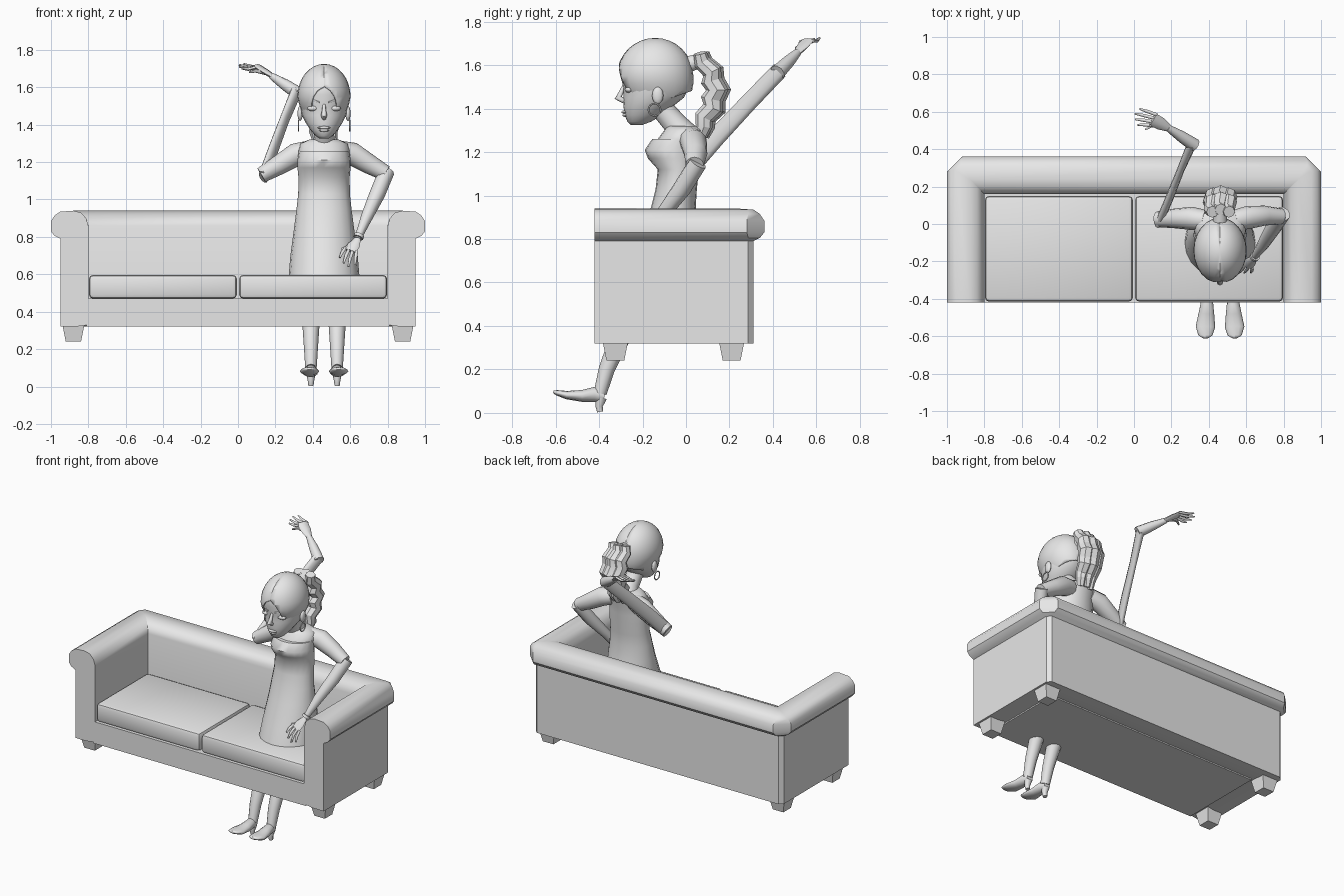
import bpy, bmesh, math
from mathutils import Vector, Matrix

old = bpy.data.objects.get("Cube")
if old:
    bpy.data.objects.remove(old)

grey = bpy.data.materials.new("plain grey")
grey.use_nodes = True
grey.diffuse_color = (0.8, 0.8, 0.8, 1)
grey.node_tree.nodes["Principled BSDF"].inputs["Base Color"].default_value = (0.8, 0.8, 0.8, 1)

CX = 0.46  # centre line of the seated woman


def finish(name, bm, angle=40):
    bmesh.ops.recalc_face_normals(bm, faces=bm.faces)
    mesh = bpy.data.meshes.new(name)
    bm.to_mesh(mesh)
    bm.free()
    mesh.materials.append(grey)
    mesh.shade_smooth()
    mesh.set_sharp_from_angle(angle=math.radians(angle))
    ob = bpy.data.objects.new(name, mesh)
    bpy.context.collection.objects.link(ob)
    return ob


def loft(name, rings, angle=40, closed=True):
    """Skin a row of equal-length point rings and cap both ends."""
    bm = bmesh.new()
    rows = [[bm.verts.new(p) for p in ring] for ring in rings]
    n = len(rows[0])
    for a, b in zip(rows, rows[1:]):
        for i in range(n if closed else n - 1):
            j = (i + 1) % n
            bm.faces.new((a[i], a[j], b[j], b[i]))
    bm.faces.new(rows[0])
    bm.faces.new(rows[-1])
    return finish(name, bm, angle)


def tube(name, pts, radii, sides=10, ref=(0, 0, 1), angle=60):
    """Tapered limb; each radius is a number or (across, along ref)."""
    pts = [Vector(p) for p in pts]
    rings = []
    for i, p in enumerate(pts):
        t = (pts[min(i + 1, len(pts) - 1)] - pts[max(i - 1, 0)]).normalized()
        u = t.cross(Vector(ref)).normalized()
        v = u.cross(t)
        r = radii[i]
        a, b = r if isinstance(r, tuple) else (r, r)
        rings.append([p + u * a * math.cos(k * math.tau / sides) + v * b * math.sin(k * math.tau / sides)
                      for k in range(sides)])
    return loft(name, rings, angle)


def stack(name, sections, sides=20, angle=50):
    """Horizontal ovals given as z, front y, back y, half width."""
    rings = []
    for z, y0, y1, w in sections:
        rings.append([Vector((CX + w * math.cos(k * math.tau / sides),
                              (y0 + y1) / 2 + (y1 - y0) / 2 * math.sin(k * math.tau / sides), z))
                      for k in range(sides)])
    return loft(name, rings, angle)


def box(name, lo, hi, bevel=0, taper=1):
    lo, hi = Vector(lo), Vector(hi)
    bm = bmesh.new()
    bmesh.ops.create_cube(bm, size=1)
    for v in bm.verts:
        s = taper if v.co.z < 0 else 1
        v.co = (lo + hi) / 2 + Vector((v.co.x * s * (hi.x - lo.x), v.co.y * s * (hi.y - lo.y), v.co.z * (hi.z - lo.z)))
    if bevel:
        bmesh.ops.bevel(bm, geom=bm.edges[:], offset=bevel, segments=2, profile=0.5, affect='EDGES')
    return finish(name, bm)


def ball(name, centre, size, segs=12, rings=8):
    bm = bmesh.new()
    bmesh.ops.create_uvsphere(bm, u_segments=segs, v_segments=rings, radius=1)
    bm.transform(Matrix.Translation(centre) @ Matrix.Diagonal((*size, 1)))
    return finish(name, bm, 70)


# Sofa arms and back: one rolled profile swept round a U
profile = [(0, .33), (0, .86), (.012, .9), (.04, .93), (.08, .94), (.15, .935), (.18, .915), (.2, .885),
           (.2, .83), (.18, .805), (.15, .79), (.15, .32), (.07, .32)]
half = []
for d, z in profile:
    c = .08 * (d / .2) ** 4 + .0005
    left = [(-.8 - d, -.42), (-.8 - d, .16 + d - c), (-.8 - d + c, .16 + d)]
    half.append([Vector((x, y, z)) for x, y in left + [(-x, y) for x, y in reversed(left)]])
loft("sofa_arms_and_back", list(zip(*half)), 35)
box("sofa_base", (-.81, -.42, .32), (.81, .17, .47))

# Seat cushions and feet
for side, label in ((-1, "right"), (1, "left")):
    xs = sorted((side * .006, side * .797))
    box(label + "_cushion", (xs[0], -.415, .47), (xs[1], .15, .597), .022)
    for y, end in ((-.325, "front"), (.21, "back")):
        x = side * .88
        box(f"{label}_{end}_sofa_foot", (x - .058, y - .058, .24), (x + .058, y + .058, .325), 0, .7)

# Dress and torso
stack("dress", [(.58, -.29, .09, .19), (.7, -.25, .085, .18), (.85, -.19, .06, .16), (.95, -.16, .045, .147),
                (1.03, -.14, .05, .138), (1.12, -.13, .06, .137), (1.17, -.175, .065, .142),
                (1.21, -.19, .07, .142), (1.26, -.155, .08, .135)])
stack("upper_chest", [(1.2, -.15, .065, .125), (1.26, -.13, .078, .137), (1.3, -.1, .08, .125),
                      (1.32, -.09, .06, .08)])
tube("neck", [(CX, -.01, 1.27), (CX, -.05, 1.33), (CX, -.11, 1.4), (CX, -.13, 1.45)], [.075, .055, .052, .055],
     12, (0, 1, 0))

# Head and face
stack("head", [(1.325, -.255, -.2, .022), (1.34, -.27, -.16, .045), (1.37, -.282, -.11, .072), (1.41, -.288, -.06, .098),
               (1.45, -.288, -.01, .118), (1.5, -.288, .015, .127), (1.56, -.305, .025, .13), (1.62, -.295, .015, .122),
               (1.67, -.26, -.02, .1), (1.7, -.21, -.06, .06)])
tube("nose", [(CX, -.282, 1.51), (CX, -.298, 1.475), (CX, -.312, 1.45), (CX, -.285, 1.435)],
     [.008, .011, .017, .012], 8, (0, 1, 0))
ball("upper_lip", (CX, -.283, 1.384), (.034, .014, .008))
ball("lower_lip", (CX, -.279, 1.37), (.027, .014, .008))
for s, label in ((-1, "right"), (1, "left")):
    ball(label + "_eye", (CX + s * .057, -.262, 1.487), (.033, .02, .015))
    tube(label + "_eyebrow", [(CX + s * .025, -.292, 1.52), (CX + s * .06, -.276, 1.53), (CX + s * .095, -.236, 1.518)],
         [.004, .007, .004], 6)
    ball(label + "_ear", (CX + s * .128, -.13, 1.46), (.014, .026, .04))
    bpy.ops.mesh.primitive_torus_add(location=(CX + s * .137, -.145, 1.395), rotation=(0, math.pi / 2, 0),
                                     major_radius=.028, minor_radius=.004, major_segments=16, minor_segments=6)
    bpy.context.object.name = label + "_earring"
    bpy.context.object.data.materials.append(grey)

# Hair cap: each half of an egg trimmed along a slanting hairline
for s, label in ((-1, "right"), (1, "left")):
    bm = bmesh.new()
    bmesh.ops.create_uvsphere(bm, u_segments=24, v_segments=16, radius=1)
    for v in bm.verts:
        low = max(0, -v.co.z)
        v.co = Vector((v.co.x * (.142 - .02 * low), v.co.y * .176 + .02 * low, v.co.z * .175))
        v.co += Vector((0, -.142, 1.55))
    for co, no in (((0, 0, 0), (-s, 0, 0)), ((0, -.31, 1.61), (-s * .35, -.82, -.45)), ((0, -.12, 1.43), (0, .35, -1))):
        bmesh.ops.bisect_plane(bm, geom=bm.verts[:] + bm.edges[:] + bm.faces[:], plane_co=co, plane_no=no, clear_outer=True)
    bm.transform(Matrix.Translation((CX, 0, 0)))
    hair = finish(label + "_hair", bm)
    shell = hair.modifiers.new("thickness", 'SOLIDIFY')
    shell.thickness = .008

# Wavy ponytail in three locks
for dx, label in ((-.045, "right"), (0, "middle"), (.045, "left")):
    back = .012 if dx == 0 else 0
    pts, radii = [], []
    for i in range(10):
        t = i / 9
        wave = .01 * (-1) ** i
        y = .055 + .07 * math.sin(math.pi * min(1, t * 1.15)) + .02 * t + wave + back
        pts.append((CX + dx * (1 - .2 * t) + wave * .4, y, 1.655 - .38 * t))
        radii.append((.018 + .03 * math.sin(math.pi * (.15 + .8 * t)), .022 + .03 * math.sin(math.pi * (.1 + .8 * t))))
    tube(label + "_ponytail_lock", pts, radii, 8, (0, 1, 0), 25)
tube("hair_tie", [(CX, .0, 1.6), (CX, .06, 1.62)], [.04, .035], 10)


def hand(label, wrist, knuckle, spread, tips, thumb):
    """Flat palm, four bent fingers and a thumb."""
    w, k, sp = Vector(wrist), Vector(knuckle), Vector(spread)
    across = sp.normalized()
    normal = (k - w).cross(across).normalized()
    tube(label + "_palm", [w, w.lerp(k, .5), k], [(.018, .014), (.034, .013), (.036, .01)], 8, normal)
    for i, tip in enumerate(tips):
        base = k + sp * (i - 1.5) - (k - w) * .1
        mid = base.lerp(Vector(tip), .5) + normal * .008
        tube(f"{label}_finger_{i + 1}", [base, mid, tip], [.009, .009, .005], 6, normal)
    tube(label + "_thumb", [w.lerp(k, .3), w.lerp(k, .7).lerp(Vector(thumb), .5), thumb], [.012, .01, .005], 6, normal)


# Right arm, thrown up behind
tube("right_upper_arm", [(.38, .02, 1.26), (.31, .03, 1.24), (.22, .03, 1.185), (.125, .025, 1.13)],
     [.055, .062, .053, .042], 12)
tube("right_forearm", [(.135, .01, 1.12), (.19, .14, 1.27), (.25, .29, 1.43), (.31, .43, 1.575)],
     [(.022, .045), (.022, .045), (.02, .042), (.026, .04)], 10)
tube("right_wrist", [(.325, .42, 1.565), (.25, .47, 1.615), (.18, .515, 1.66)], [.036, .03, .018], 10)
hand("right", (.19, .51, 1.655), (.1, .56, 1.715), (.009, .019, .002),
     [(.02, .53, 1.7), (.005, .56, 1.71), (.005, .59, 1.72), (.03, .615, 1.725)], (.06, .505, 1.68))

# Left arm, bent with the hand at the hip
tube("left_upper_arm", [(.54, .02, 1.26), (.61, .035, 1.245), (.7, .045, 1.19), (.79, .04, 1.14)],
     [.055, .062, .053, .042], 12)
tube("left_forearm", [(.795, .055, 1.15), (.745, -.02, 1.03), (.69, -.11, .91), (.64, -.18, .79)],
     [.042, .042, .032, .018], 10, (0, 1, 0))
tube("bracelet", [(.649, -.17, .81), (.643, -.178, .795)], [.027, .027], 12, (0, 1, 0))
hand("left", (.64, -.18, .79), (.6, -.225, .725), (.02, -.008, -.006),
     [(.545, -.25, .69), (.565, -.26, .66), (.59, -.26, .64), (.625, -.26, .65)], (.53, -.2, .73))

# Legs and heeled shoes
for s, label in ((-1, "right"), (1, "left")):
    x = CX + s * .07
    tube(label + "_leg", [(x, -.24, .47), (x, -.315, .32), (x, -.365, .2), (x, -.395, .09)],
         [.052, .045, .037, .03], 12, (0, 1, 0))
    tube(label + "_shoe", [(x, -.375, .075), (x, -.42, .085), (x + s * .003, -.48, .078), (x + s * .008, -.55, .082),
                           (x + s * .008, -.595, .093), (x + s * .008, -.61, .097)],
         [(.022, .025), (.033, .035), (.042, .027), (.052, .019), (.038, .012), (.015, .006)], 12)
    tube(label + "_heel", [(x, -.39, .07), (x, -.4, .03), (x, -.395, .005)], [.026, .017, .014], 8, (0, 1, 0))
